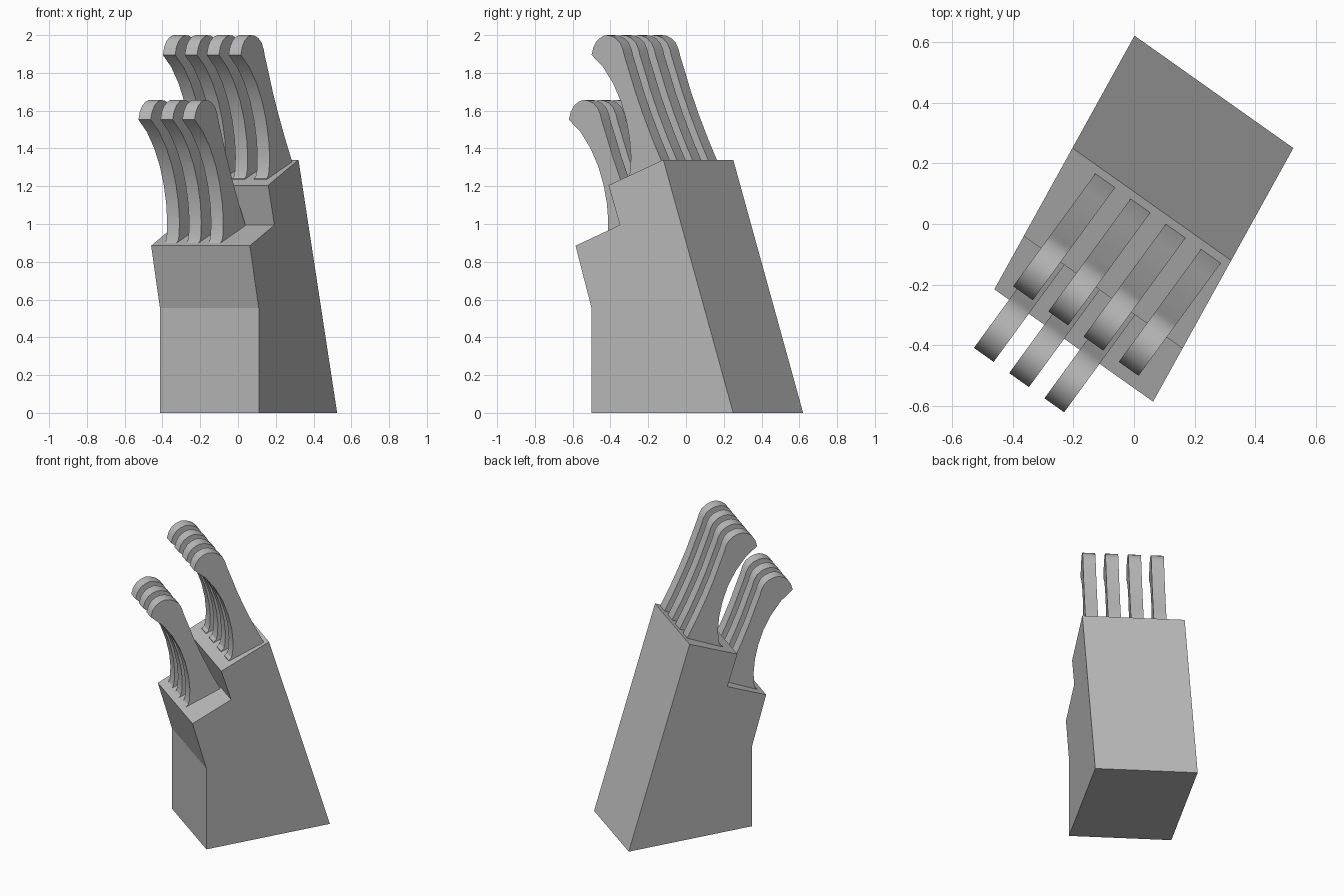
import bpy, bmesh, math
from mathutils import Vector

if "Cube" in bpy.data.objects:
    bpy.data.objects.remove(bpy.data.objects["Cube"])

grey = bpy.data.materials.new("plain_grey")
grey.diffuse_color = (0.5, 0.5, 0.5, 1)
grey.use_nodes = True
grey.node_tree.nodes["Principled BSDF"].inputs["Base Color"].default_value = grey.diffuse_color


def slab(name, pts, sweep, smooth=False):
    """Closed outline of 3D points swept along a vector."""
    bm = bmesh.new()
    a = [bm.verts.new(p) for p in pts]
    b = [bm.verts.new(Vector(p) + Vector(sweep)) for p in pts]
    n = len(pts)
    bm.faces.new(a)
    bm.faces.new(b[::-1])
    for i in range(n):
        j = (i + 1) % n
        bm.faces.new((a[j], a[i], b[i], b[j]))
    bmesh.ops.recalc_face_normals(bm, faces=bm.faces)
    me = bpy.data.meshes.new(name)
    bm.to_mesh(me)
    bm.free()
    me.materials.append(grey)
    ob = bpy.data.objects.new(name, me)
    bpy.context.collection.objects.link(ob)
    if smooth:
        bpy.ops.object.select_all(action='DESELECT')
        ob.select_set(True)
        bpy.context.view_layer.objects.active = ob
        bpy.ops.object.shade_smooth_by_angle(angle=math.radians(30))
    return ob


# Stepped, leaning block: right-hand side outline (y, z) swept to the left
side = [(-0.5, 0), (0.25, 0), (-0.12, 1.34), (-0.41, 1.205),
        (-0.35, 0.995), (-0.585, 0.885), (-0.5, 0.555)]
slab("knife_block", [(0.11 + (y + 0.5) * 0.553, y, z) for y, z in side],
     (-0.523, 0.37, 0))

# Curved handle outline (x, z) of the upper right knife, bottom sunk into the block
handle = [(0.29, 1.29), (0.285, 1.335), (0.25, 1.45), (0.214, 1.58), (0.184, 1.7),
          (0.16, 1.81), (0.142, 1.89), (0.136, 1.925), (0.125, 1.96),
          (0.108, 1.984), (0.088, 1.997), (0.07, 2.0), (0.052, 1.99),
          (0.035, 1.97), (0.022, 1.937), (0.015, 1.895),
          (0.06, 1.83), (0.098, 1.745), (0.128, 1.65), (0.149, 1.55),
          (0.162, 1.45), (0.167, 1.36), (0.165, 1.285), (0.16, 1.255),
          (0.15, 1.24), (0.15, 1.2)]


def row(name, count, shift):
    for i in range(count):
        off = Vector(shift) + i * Vector((-0.116, 0.083, 0))
        pts = [Vector((x, -0.13 + (x - 0.285) * 1.37, z)) + off for x, z in handle]
        slab(f"{name}_{i + 1}", pts, (-0.065, 0.046, 0), True)


# Two rows of knife handles
row("upper_handle", 4, (0, 0, 0))
row("lower_handle", 3, (-0.245, -0.12, -0.343))
